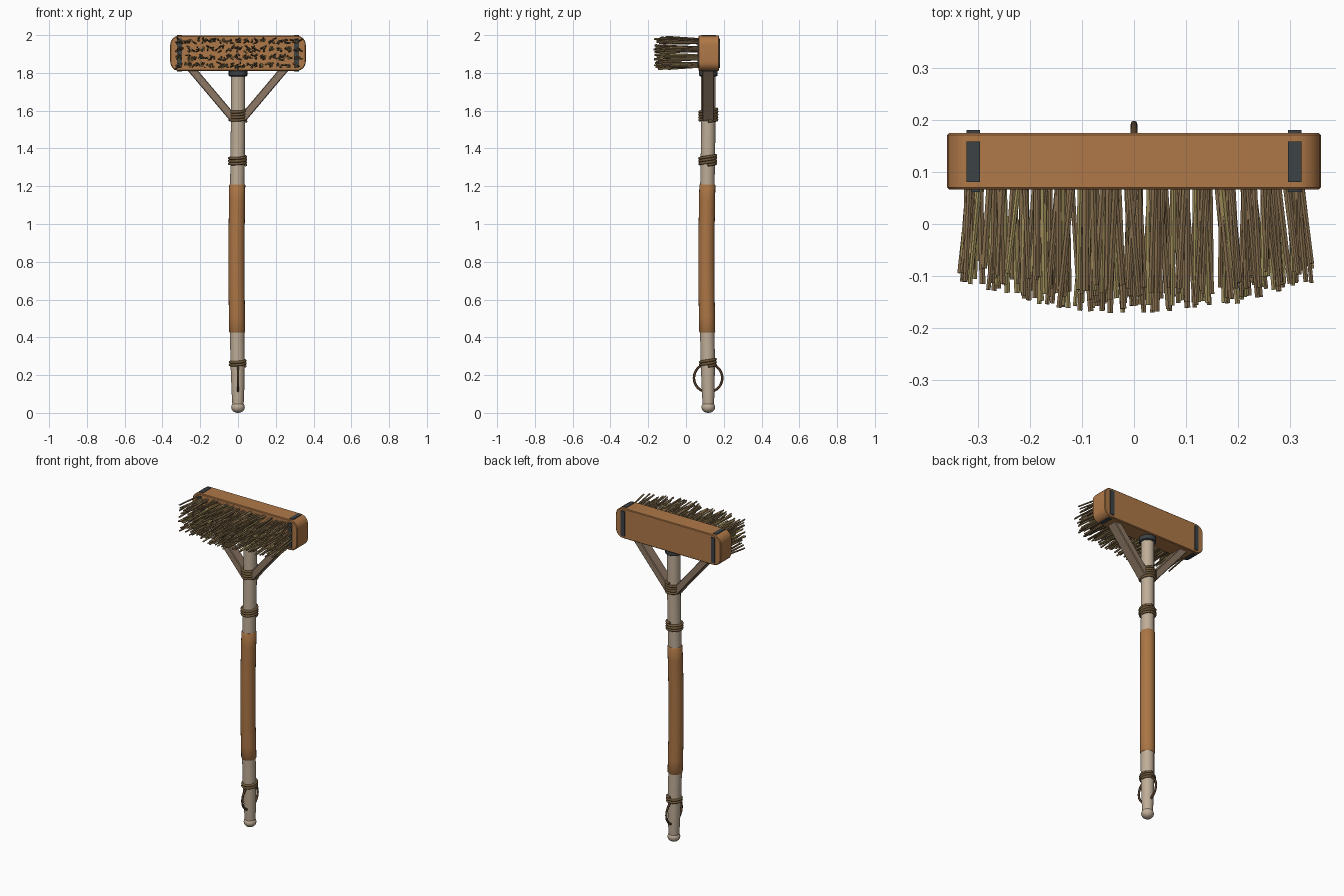
import bpy, bmesh, math, random
from mathutils import Vector, Matrix

random.seed(4)
if "Cube" in bpy.data.objects:
    bpy.data.objects.remove(bpy.data.objects["Cube"])


def material(name, r, g, b):
    m = bpy.data.materials.new(name)
    m.use_nodes = True
    m.diffuse_color = (r, g, b, 1)
    m.node_tree.nodes["Principled BSDF"].inputs["Base Color"].default_value = (r, g, b, 1)
    return m


HEAD = material("orange wood", 0.43, 0.19, 0.065)
LEATHER = material("tan leather", 0.41, 0.18, 0.06)
PALE = material("pale wood", 0.52, 0.42, 0.31)
BRACE = material("grey brown wood", 0.27, 0.19, 0.13)
ROPE = material("rope brown", 0.16, 0.10, 0.045)
METAL = material("dark metal", 0.045, 0.055, 0.06)
CORD = material("dark cord", 0.085, 0.045, 0.022)
BROWN = material("bristle brown", 0.25, 0.165, 0.08)
STRAW = material("bristle straw", 0.37, 0.29, 0.11)


def finish(name, bm, mats, smooth=False):
    bmesh.ops.recalc_face_normals(bm, faces=bm.faces)
    me = bpy.data.meshes.new(name)
    bm.to_mesh(me)
    bm.free()
    for m in mats:
        me.materials.append(m)
    ob = bpy.data.objects.new(name, me)
    bpy.context.collection.objects.link(ob)
    if smooth:
        bpy.ops.object.select_all(action="DESELECT")
        ob.select_set(True)
        bpy.context.view_layer.objects.active = ob
        bpy.ops.object.shade_smooth_by_angle(angle=math.radians(40))
    return ob


def axis(z):
    """Centre of the gently bowed handle at height z."""
    bow = math.sin(math.pi * z / 1.6) ** 2 if z < 1.6 else 0
    return Vector((-0.008 * bow, 0.118 - 0.010 * bow, z))


def turned(name, rings, mat, sides=20):
    """Lathe of (height, radius) rings that follows the handle axis."""
    bm = bmesh.new()
    loops = []
    for z, r in rings:
        loops.append([bm.verts.new(axis(z) + Vector((r * math.cos(a), r * math.sin(a), 0)))
                      for a in (math.tau * i / sides for i in range(sides))])
    for lo, hi in zip(loops, loops[1:]):
        for i in range(sides):
            j = (i + 1) % sides
            bm.faces.new((lo[i], lo[j], hi[j], hi[i]))
    bm.faces.new(loops[0])
    bm.faces.new(loops[-1])
    return finish(name, bm, [mat], True)


def box(name, size, matrix, mat, bevel=0.0):
    bm = bmesh.new()
    bmesh.ops.create_cube(bm, size=1)
    bmesh.ops.scale(bm, vec=size, verts=bm.verts)
    if bevel:
        bmesh.ops.bevel(bm, geom=bm.edges[:], offset=bevel, segments=1, affect="EDGES")
    bm.transform(matrix)
    return finish(name, bm, [mat])


def cord(name, points, radius, mat, closed=False):
    cu = bpy.data.curves.new(name, "CURVE")
    cu.dimensions = "3D"
    cu.bevel_depth = radius
    cu.bevel_resolution = 2
    cu.use_fill_caps = True
    sp = cu.splines.new("POLY")
    sp.points.add(len(points) - 1)
    for p, co in zip(sp.points, points):
        p.co = (*co, 1)
    sp.use_cyclic_u = closed
    cu.materials.append(mat)
    ob = bpy.data.objects.new(name, cu)
    bpy.context.collection.objects.link(ob)
    return ob


# Handle, leather grip, end knob and collar
shaft = [(0.03, 0.029), (0.1, 0.033), (0.27, 0.038)]
shaft += [(0.3 + 0.1 * i, 0.038) for i in range(16)] + [(1.82, 0.038)]
turned("handle", shaft, PALE)
turned("grip", [(0.425, 0.039)] + [(0.43 + 0.0775 * i, 0.0425) for i in range(11)]
       + [(1.21, 0.039)], LEATHER)
turned("end_knob", [(0.03 - 0.03 * math.cos(math.pi * i / 10),
                     0.002 + 0.034 * math.sin(math.pi * i / 10)) for i in range(11)], PALE)
turned("collar", [(1.782, 0.044), (1.786, 0.049), (1.815, 0.049)], METAL)

# Head block: rounded rectangle pushed through its depth
bm = bmesh.new()
W, Z0, Z1, R = 0.359, 1.811, 1.997, 0.048
outline = []
for k, (cx, cz) in enumerate([(W - R, Z1 - R), (R - W, Z1 - R), (R - W, Z0 + R), (W - R, Z0 + R)]):
    for i in range(7):
        a = math.pi / 2 * (k + i / 6)
        outline.append(bm.verts.new((cx + R * math.cos(a), 0.066, cz + R * math.sin(a))))
face = bm.faces.new(outline)
new = bmesh.ops.extrude_face_region(bm, geom=[face])["geom"]
bmesh.ops.translate(bm, vec=(0, 0.109, 0), verts=[v for v in new if isinstance(v, bmesh.types.BMVert)])
rim = [e for e in bm.edges if abs(e.verts[0].co.y - e.verts[1].co.y) < 0.001]
bmesh.ops.bevel(bm, geom=rim, offset=0.004, segments=1, affect="EDGES")
finish("head_block", bm, [HEAD], True)

ZC = (Z0 + Z1) / 2
for side, s in (("left", 1), ("right", -1)):
    # Metal straps on the four faces of the block
    x = 0.309 * s
    for part, y, z, size in (("top", 0.12, Z1, (0.026, 0.078, 0.006)),
                             ("bottom", 0.12, Z0, (0.026, 0.078, 0.006)),
                             ("back", 0.176, ZC, (0.026, 0.009, 0.155)),
                             ("front", 0.065, ZC, (0.026, 0.007, 0.155))):
        box(f"{side}_{part}_strap", size, Matrix.Translation((x, y, z)), METAL)
    # Diagonal braces
    a, b = Vector((0.022 * s, 0.117, 1.555)), Vector((0.25 * s, 0.117, 1.825))
    turn = Matrix.Rotation(math.atan2(b.x - a.x, b.z - a.z), 4, "Y")
    box(f"{side}_brace", (0.042, 0.064, (b - a).length),
        Matrix.Translation((a + b) / 2) @ turn, BRACE, 0.004)

# Rope lashings
for name, z, turns, rx, ry in (("brace_lashing", 1.543, 4, 0.043, 0.046),
                               ("upper_lashing", 1.312, 3, 0.043, 0.043),
                               ("lower_lashing", 0.247, 2, 0.040, 0.040)):
    pts = []
    for i in range(turns * 20 + 6):
        t = math.tau * i / 20
        c = axis(z)
        pts.append((c.x + rx * math.cos(t), c.y + ry * math.sin(t),
                    z + 0.0145 * i / 20 + 0.004 * math.sin(t)))
    cord(name, pts, 0.0075, ROPE)

# Hanging loop
cord("hanging_loop", [(0, 0.117 + 0.075 * math.cos(t), 0.185 + 0.075 * math.sin(t))
                      for t in (math.tau * i / 32 for i in range(32))], 0.0065, CORD, True)

# Bristles: rows of small tufts fanning forward
bm = bmesh.new()
COLS, ROWS, PER = 15, 4, 5
for col in range(COLS):
    for row in range(ROWS):
        u, v = 2 * col / (COLS - 1) - 1, 2 * row / (ROWS - 1) - 1
        for _ in range(PER):
            root = Vector((0.308 * u + random.uniform(-0.016, 0.016), 0.072,
                           ZC + 0.063 * v + random.uniform(-0.012, 0.012)))
            length = 0.245 - 0.055 * u * u - random.uniform(0, 0.055)
            aim = Vector((0.05 * u + random.uniform(-0.09, 0.09), -1,
                          0.02 * v + random.uniform(-0.06, 0.06))).normalized()
            r = random.uniform(0.0045, 0.0065)
            spin = aim.to_track_quat("Z", "Y").to_matrix().to_4x4()
            made = bmesh.ops.create_cone(
                bm, cap_ends=True, segments=5, radius1=r, radius2=r * 0.9, depth=length,
                matrix=Matrix.Translation(root + aim * length / 2) @ spin)
            tone = int(random.random() < 0.25)
            for f in {f for vert in made["verts"] for f in vert.link_faces}:
                f.material_index = tone
finish("bristles", bm, [BROWN, STRAW])
